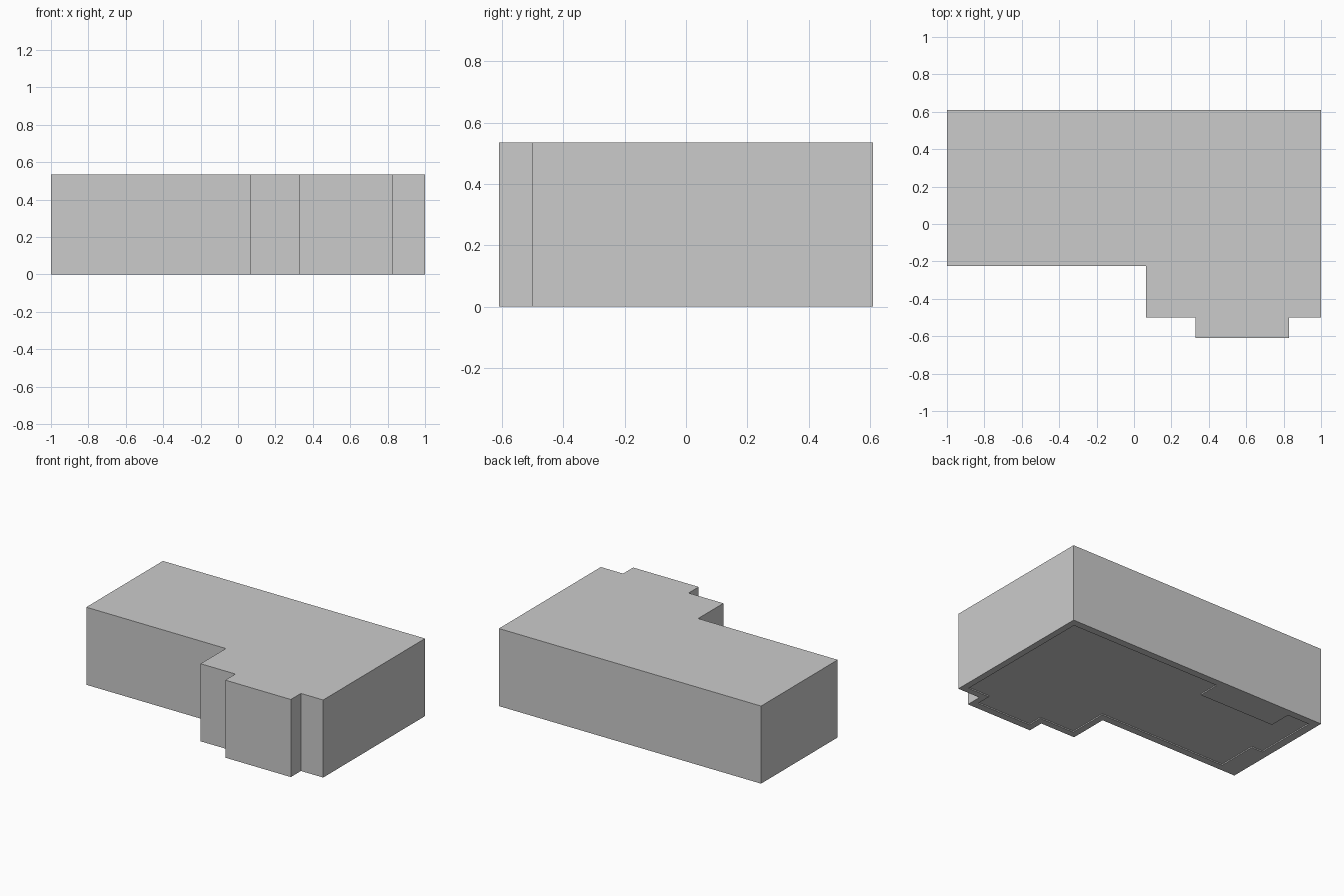
import bpy

if "Cube" in bpy.data.objects:
    bpy.data.objects.remove(bpy.data.objects["Cube"])

HEIGHT = 0.535
ROOF = 0.003

# Footprint of the outside walls
outer = [(-1, 0.61), (-1, -0.225), (0.065, -0.225), (0.065, -0.5), (0.33, -0.5),
         (0.33, -0.61), (0.83, -0.61), (0.83, -0.5), (1, -0.5), (1, 0.61)]

# Room outline, with the two built-out wall sections on the left and back
inner = [(-0.945, 0.56), (-0.945, 0.11), (-0.86, 0.11), (-0.86, -0.175),
         (0.11, -0.175), (0.11, -0.455), (0.375, -0.455), (0.375, -0.56),
         (0.79, -0.56), (0.79, -0.455), (0.955, -0.455), (0.955, 0.56),
         (-0.2, 0.56), (-0.2, 0.405), (-0.775, 0.405), (-0.775, 0.56)]


def slab(name, outlines, z0, z1):
    """Extrude flat outlines (later ones cut holes) from z0 to z1."""
    curve = bpy.data.curves.new(name, 'CURVE')
    curve.dimensions = '2D'
    curve.fill_mode = 'BOTH'
    curve.extrude = (z1 - z0) / 2
    for pts in outlines:
        spline = curve.splines.new('POLY')
        spline.points.add(len(pts) - 1)
        for point, (x, y) in zip(spline.points, pts):
            point.co = (x, y, 0, 1)
        spline.use_cyclic_u = True
    obj = bpy.data.objects.new(name, curve)
    obj.location.z = (z0 + z1) / 2
    bpy.context.collection.objects.link(obj)
    bpy.ops.object.select_all(action='DESELECT')
    obj.select_set(True)
    bpy.context.view_layer.objects.active = obj
    bpy.ops.object.convert(target='MESH')
    bpy.ops.object.shade_flat()


# Hollow walls, slightly recessed floor and thin flat roof
slab("walls", [outer, inner], 0, HEIGHT - ROOF)
slab("floor", [inner], 0.008, 0.012)
slab("roof", [outer], HEIGHT - ROOF, HEIGHT)
